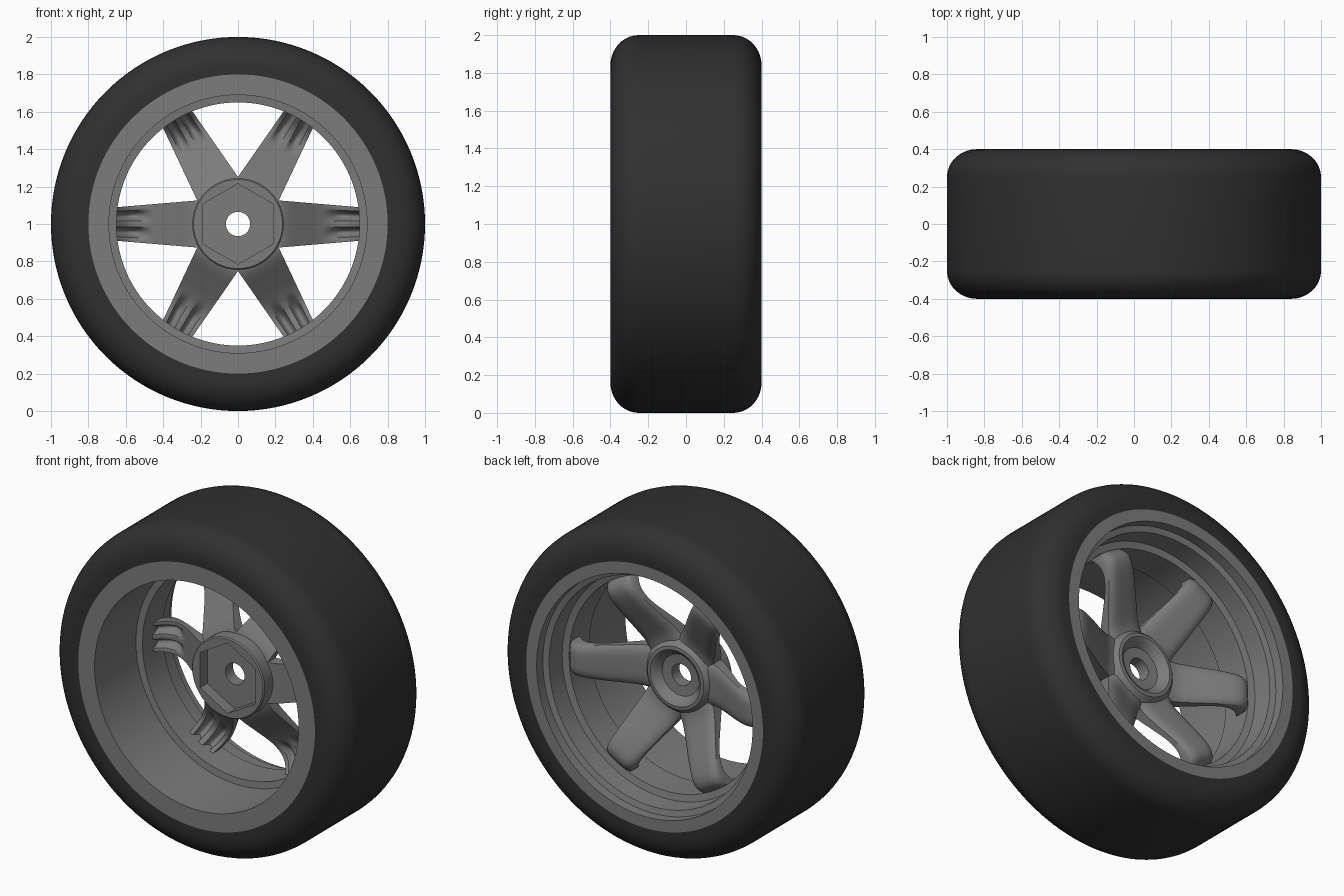
import bpy, bmesh, math
from mathutils import Matrix, Vector

if "Cube" in bpy.data.objects:
    bpy.data.objects.remove(bpy.data.objects["Cube"], do_unlink=True)

CENTRE = Matrix.Translation((0, 0, 1))


def material(name, value):
    m = bpy.data.materials.new(name)
    m.use_nodes = True
    colour = (value, value, value, 1)
    m.diffuse_color = colour
    m.node_tree.nodes["Principled BSDF"].inputs["Base Color"].default_value = colour
    return m


RUBBER = material("rubber_black", 0.03)
METAL = material("wheel_grey", 0.2)


def finish(bm, name, mat, angle=35):
    bmesh.ops.recalc_face_normals(bm, faces=bm.faces)
    mesh = bpy.data.meshes.new(name)
    bm.to_mesh(mesh)
    bm.free()
    mesh.materials.append(mat)
    obj = bpy.data.objects.new(name, mesh)
    bpy.context.collection.objects.link(obj)
    obj.matrix_world = CENTRE
    smooth(obj, angle)
    return obj


def smooth(obj, angle):
    bpy.ops.object.select_all(action="DESELECT")
    obj.select_set(True)
    bpy.context.view_layer.objects.active = obj
    bpy.ops.object.shade_smooth_by_angle(angle=math.radians(angle))


def lathe(name, profile, mat, steps=96):
    """Turn a closed (radius, y) profile about the axle."""
    bm = bmesh.new()
    verts = [bm.verts.new((r, y, 0)) for r, y in profile]
    edges = [bm.edges.new((verts[i - 1], verts[i])) for i in range(len(verts))]
    bmesh.ops.spin(bm, geom=verts + edges, cent=(0, 0, 0), axis=(0, 1, 0),
                   angle=math.tau, steps=steps, use_merge=True)
    bmesh.ops.remove_doubles(bm, verts=bm.verts, dist=1e-5)
    return finish(bm, name, mat)


def curve(points, r):
    """Smooth interpolation through (radius, value) points."""
    for i in range(len(points) - 1):
        (r0, v0), (r1, v1) = points[i], points[i + 1]
        if r <= r1 or i == len(points) - 2:
            a = points[max(i - 1, 0)]
            b = points[min(i + 2, len(points) - 1)]
            m0 = (v1 - a[1]) / (r1 - a[0]) * (r1 - r0)
            m1 = (b[1] - v0) / (b[0] - r0) * (r1 - r0)
            t = (r - r0) / (r1 - r0)
            return (v0 * (1 + 2 * t) * (1 - t) ** 2 + m0 * t * (1 - t) ** 2
                    + v1 * t * t * (3 - 2 * t) + m1 * t * t * (t - 1))


# Tyre with rounded shoulders
arc = [math.radians(90 * i / 10) for i in range(11)]
shoulder = [(0.84 + 0.16 * math.sin(a), 0.25 + 0.15 * math.cos(a)) for a in arc]
tyre = [(0.8, 0.4)] + shoulder
tyre += [(r, -y) for r, y in reversed(tyre)]
lathe("tyre", tyre, RUBBER, 128)

# Rim: deep front barrel, narrow seat for the spokes, stepped back lip
lathe("rim", [(0.8, -0.4), (0.69, -0.4), (0.69, 0), (0.65, 0.005), (0.65, 0.2),
              (0.69, 0.21), (0.695, 0.33), (0.73, 0.34), (0.73, 0.4), (0.8, 0.4)],
      METAL, 128)

# Hub with a through hole and a dished back
hub = lathe("hub", [(0.065, -0.1), (0.238, -0.1), (0.245, -0.093), (0.245, 0.03),
                    (0.205, 0.085), (0.19, 0.1), (0.17, 0.102), (0.15, 0.09),
                    (0.125, 0.05), (0.065, 0.045)], METAL)

# Hexagonal recess in the hub front
bm = bmesh.new()
bmesh.ops.create_cone(bm, cap_ends=True, segments=6, radius1=0.215, radius2=0.215,
                      depth=0.14)
bmesh.ops.rotate(bm, verts=bm.verts, matrix=Matrix.Rotation(math.pi / 2, 3, "X"))
top = max(bm.verts, key=lambda v: v.co.z).co
turn = math.atan2(top.x, top.z)
bmesh.ops.rotate(bm, verts=bm.verts, matrix=Matrix.Rotation(-turn, 3, "Y"))
bmesh.ops.translate(bm, verts=bm.verts, vec=(0, -0.1, 0))
cutter = finish(bm, "hex_cutter", METAL)
cutter.hide_render = True
cut = hub.modifiers.new("hex_recess", "BOOLEAN")
cut.operation = "DIFFERENCE"
cut.solver = "EXACT"
cut.object = cutter
bpy.context.view_layer.objects.active = hub
bpy.ops.object.modifier_apply(modifier=cut.name)
bpy.data.objects.remove(cutter, do_unlink=True)
smooth(hub, 35)

# Spokes: arched, tapered arms with two grooves under each tip
BACK = [(0.17, 0.07), (0.25, 0.085), (0.35, 0.135), (0.45, 0.19), (0.54, 0.232),
        (0.59, 0.24), (0.63, 0.222), (0.66, 0.18)]
FRONT = [(0.17, -0.03), (0.25, -0.01), (0.35, 0.06), (0.45, 0.13), (0.53, 0.16),
         (0.59, 0.15), (0.63, 0.12), (0.66, 0.09)]


def spoke_section(r):
    half = 0.126 - 0.084 * (r - 0.217)
    t = min(max((r - 0.45) / 0.12, 0), 1)
    groove = 0.05 * t * t * (3 - 2 * t)
    points = []
    for i in range(13):
        u = math.sin(math.pi * (i / 12 - 0.5))
        points.append((r, curve(BACK, r) - 0.025 * abs(u) ** 5, u * half))
    for i in range(25):
        u = 1 - i / 12
        dip = max(0, 1 - ((abs(u) - 0.46) / 0.3) ** 2)
        points.append((r, curve(FRONT, r) + groove * dip, u * half))
    return points


for k in range(6):
    bm = bmesh.new()
    rings = [[bm.verts.new(p) for p in spoke_section(0.17 + 0.49 * i / 28)]
             for i in range(29)]
    for a, b in zip(rings, rings[1:]):
        for j in range(len(a)):
            bm.faces.new((a[j - 1], a[j], b[j], b[j - 1]))
    bm.faces.new(rings[0])
    bm.faces.new(rings[-1])
    bmesh.ops.rotate(bm, verts=bm.verts,
                     matrix=Matrix.Rotation(math.radians(60 * k), 3, "Y"))
    finish(bm, f"spoke_{k + 1}", METAL, 45)
